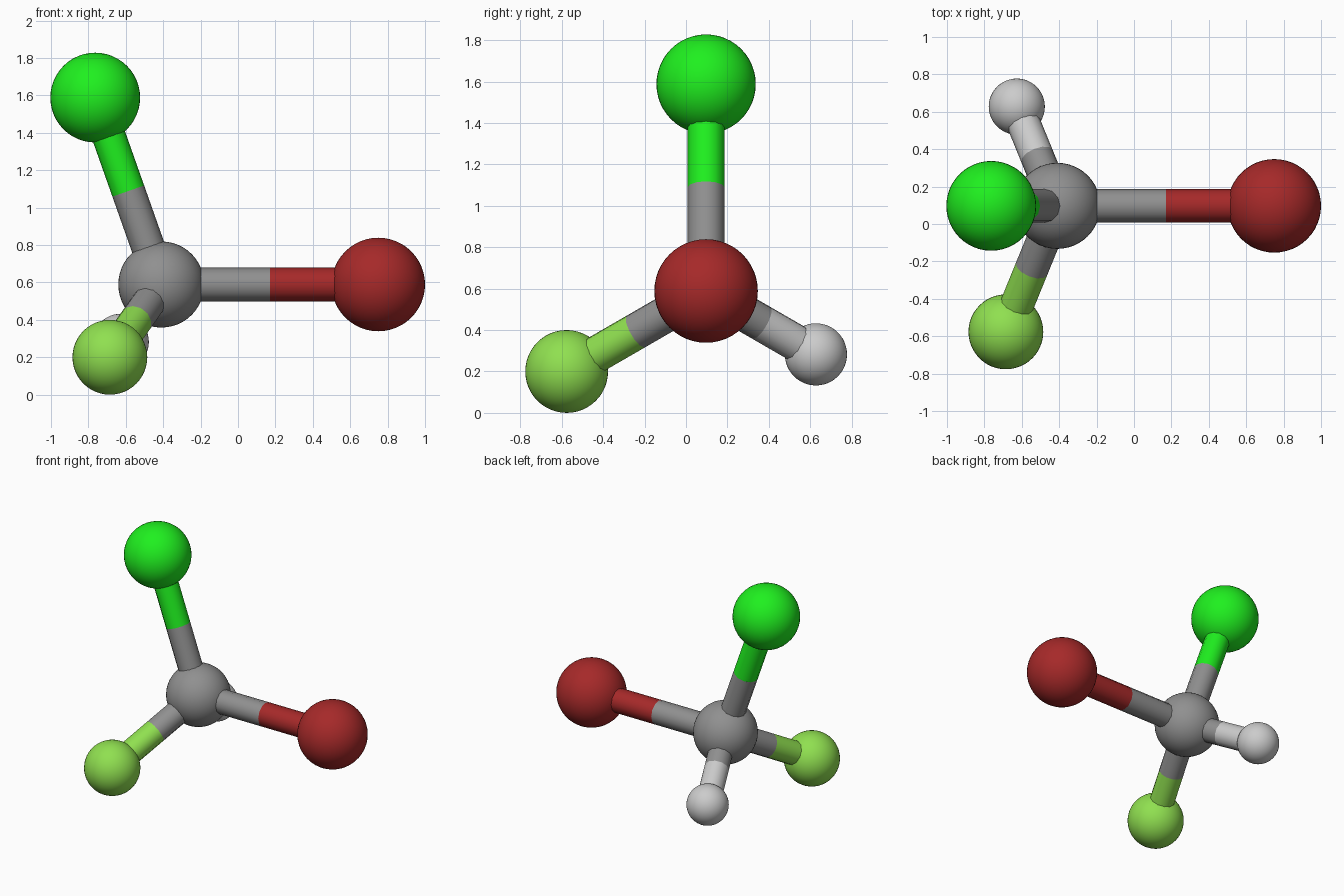
import bpy
import math
from mathutils import Vector

if "Cube" in bpy.data.objects:
    bpy.data.objects.remove(bpy.data.objects["Cube"])

BOND_RADIUS = 0.09
BOND_SIDES = 12


def material(name, rgb):
    # 0-255 display colour converted to linear
    m = bpy.data.materials.new(name)
    m.diffuse_color = [((c / 255 + 0.055) / 1.055) ** 2.4 for c in rgb] + [1.0]
    m.use_nodes = True
    m.node_tree.nodes["Principled BSDF"].inputs["Base Color"].default_value = m.diffuse_color
    return m


def finish(name, mat):
    ob = bpy.context.object
    ob.name = name
    ob.data.materials.append(mat)
    bpy.ops.object.shade_smooth_by_angle(angle=math.radians(40))
    return ob


def atom(name, centre, radius, mat):
    bpy.ops.mesh.primitive_uv_sphere_add(segments=48, ring_count=24,
                                         radius=radius, location=centre)
    finish(name, mat)


def half_bond(name, a, b, mat):
    d = b - a
    bpy.ops.mesh.primitive_cylinder_add(
        vertices=BOND_SIDES, radius=BOND_RADIUS, depth=d.length,
        location=(a + b) / 2,
        rotation=d.to_track_quat('Z', 'Y').to_euler())
    finish(name, mat)


# Central atom
centre = Vector((-0.41, 0.097, 0.589))
grey = material("centre_grey", (144, 144, 144))
atom("carbon_atom", centre, 0.23, grey)

# Tetrahedral arms: name, direction, bond length, atom radius, colour
s = math.sqrt(8) / 3
h = math.sqrt(3) / 2
arms = [
    ("bromine", (1, 0, 0), 1.16, 0.25, (166, 41, 41)),
    ("chlorine", (-1 / 3, 0, s), 1.06, 0.24, (31, 240, 31)),
    ("fluorine", (-1 / 3, -s * h, -s / 2), 0.825, 0.20, (144, 224, 80)),
    ("hydrogen", (-1 / 3, s * h, -s / 2), 0.65, 0.15, (255, 255, 255)),
]
for name, direction, length, radius, rgb in arms:
    mat = material(name + "_colour", rgb)
    end = centre + Vector(direction) * length
    mid = (centre + end) / 2
    atom(name + "_atom", end, radius, mat)
    half_bond(name + "_bond_inner", centre, mid, grey)
    half_bond(name + "_bond_outer", mid, end, mat)
